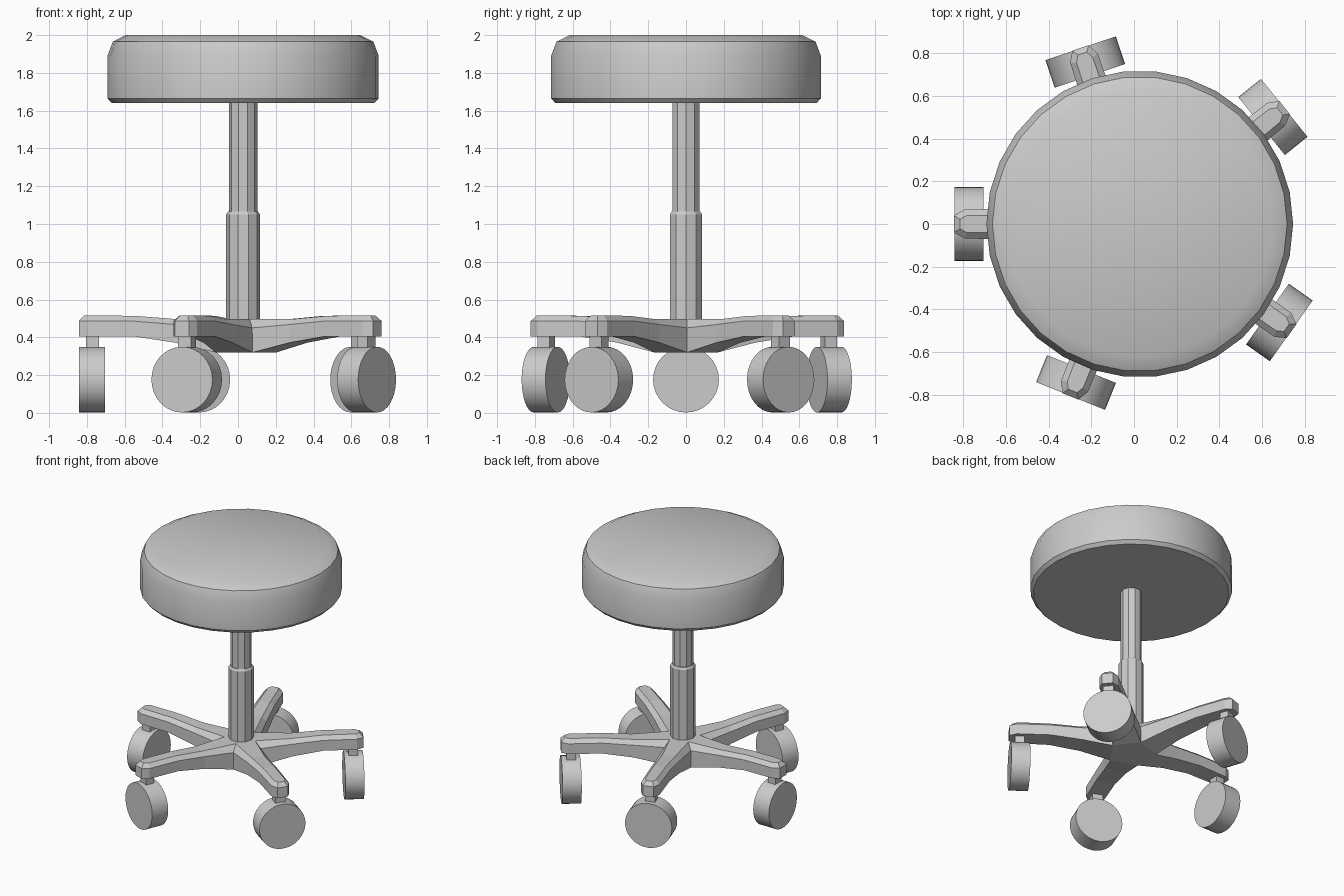
import bpy, bmesh, math
from mathutils import Matrix, Vector

if "Cube" in bpy.data.objects:
    bpy.data.objects.remove(bpy.data.objects["Cube"])

CX = 0.027
ARM_ANGLES = [math.radians(a) for a in (-111.9, -35.2, 38.8, 108.6, 180)]


def finish(name, bm, smooth=None):
    bmesh.ops.recalc_face_normals(bm, faces=bm.faces)
    me = bpy.data.meshes.new(name)
    bm.to_mesh(me)
    bm.free()
    ob = bpy.data.objects.new(name, me)
    bpy.context.collection.objects.link(ob)
    if smooth:
        bpy.ops.object.select_all(action='DESELECT')
        ob.select_set(True)
        bpy.context.view_layer.objects.active = ob
        bpy.ops.object.shade_smooth_by_angle(angle=math.radians(smooth))
    return ob


def polar(r, a, z, side=0.0):
    """Point at radius r along angle a, shifted sideways."""
    return Vector((CX + r * math.cos(a) - side * math.sin(a),
                   r * math.sin(a) + side * math.cos(a), z))


def lathe(name, profile, n, smooth=None):
    bm = bmesh.new()
    rings = [[bm.verts.new(polar(r, 2 * math.pi * i / n, z)) for i in range(n)]
             for r, z in profile]
    for a, b in zip(rings, rings[1:]):
        for i in range(n):
            j = (i + 1) % n
            bm.faces.new((a[i], a[j], b[j], b[i]))
    bm.faces.new(rings[0])
    bm.faces.new(rings[-1])
    return finish(name, bm, smooth)


# Cushion seat
lathe("seat", [(0.695, 1.64), (0.718, 1.665), (0.718, 1.89), (0.69, 1.965), (0.62, 2.0)], 30, 30)

# Two-stage gas lift column
lathe("column_lower", [(0.09, 0.48), (0.09, 1.05), (0.08, 1.065)], 10)
lathe("column_upper", [(0.075, 1.04), (0.075, 1.645)], 10)

# Five-arm star base: hub valleys shared between neighbouring arms
bm = bmesh.new()
valleys = []
for i, a in enumerate(ARM_ANGLES):
    b = ARM_ANGLES[(i + 1) % 5]
    if b < a:
        b += 2 * math.pi
    m = (a + b) / 2
    valleys.append([bm.verts.new(polar(r, m, z))
                    for r, z in ((0.175, 0.32), (0.17, 0.45), (0.12, 0.498))])
bm.faces.new([v[0] for v in valleys])
bm.faces.new([v[2] for v in valleys])

# Stations: side radius, top radius, half width, top half width, bottom, shoulder, top
stations = [(0.36, 0.36, 0.082, 0.047, 0.372, 0.468, 0.497),
            (0.58, 0.58, 0.072, 0.042, 0.405, 0.486, 0.514),
            (0.82, 0.81, 0.068, 0.040, 0.405, 0.486, 0.515),
            (0.870, 0.842, 0.040, 0.022, 0.405, 0.486, 0.515)]
for i, a in enumerate(ARM_ANGLES):
    right, left = valleys[i - 1], valleys[i]
    rings = [right + left[::-1]]
    for rs, rt, w, wt, zb, zs, zt in stations:
        half = [(rs, w, zb), (rs, w, zs), (rt, wt, zt)]
        rings.append([bm.verts.new(polar(r, a, z, -s)) for r, s, z in half] +
                     [bm.verts.new(polar(r, a, z, s)) for r, s, z in half[::-1]])
    for p, q in zip(rings, rings[1:]):
        for k in range(6):
            j = (k + 1) % 6
            bm.faces.new((p[k], p[j], q[j], q[k]))
    end = rings[-1]
    bm.faces.new((end[0], end[1], end[4], end[5]))
    bm.faces.new((end[1], end[2], end[3], end[4]))
finish("star_base", bm)

# Casters: stem and wheel whose axle points outward
for i, a in enumerate(ARM_ANGLES):
    rot = Matrix.Rotation(a, 4, 'Z')
    bm = bmesh.new()
    bmesh.ops.create_cube(bm, size=1, matrix=Matrix.Translation(polar(0.797, a, 0.375)) @ rot
                          @ Matrix.Diagonal((0.068, 0.075, 0.08, 1)))
    finish(f"caster_stem_{i + 1}", bm)
    bm = bmesh.new()
    bmesh.ops.create_cone(bm, cap_ends=True, segments=32, radius1=0.174, radius2=0.174, depth=0.136,
                          matrix=Matrix.Translation(polar(0.80, a, 0.176)) @ rot
                          @ Matrix.Rotation(math.pi / 2, 4, 'Y'))
    finish(f"caster_wheel_{i + 1}", bm, 30)
